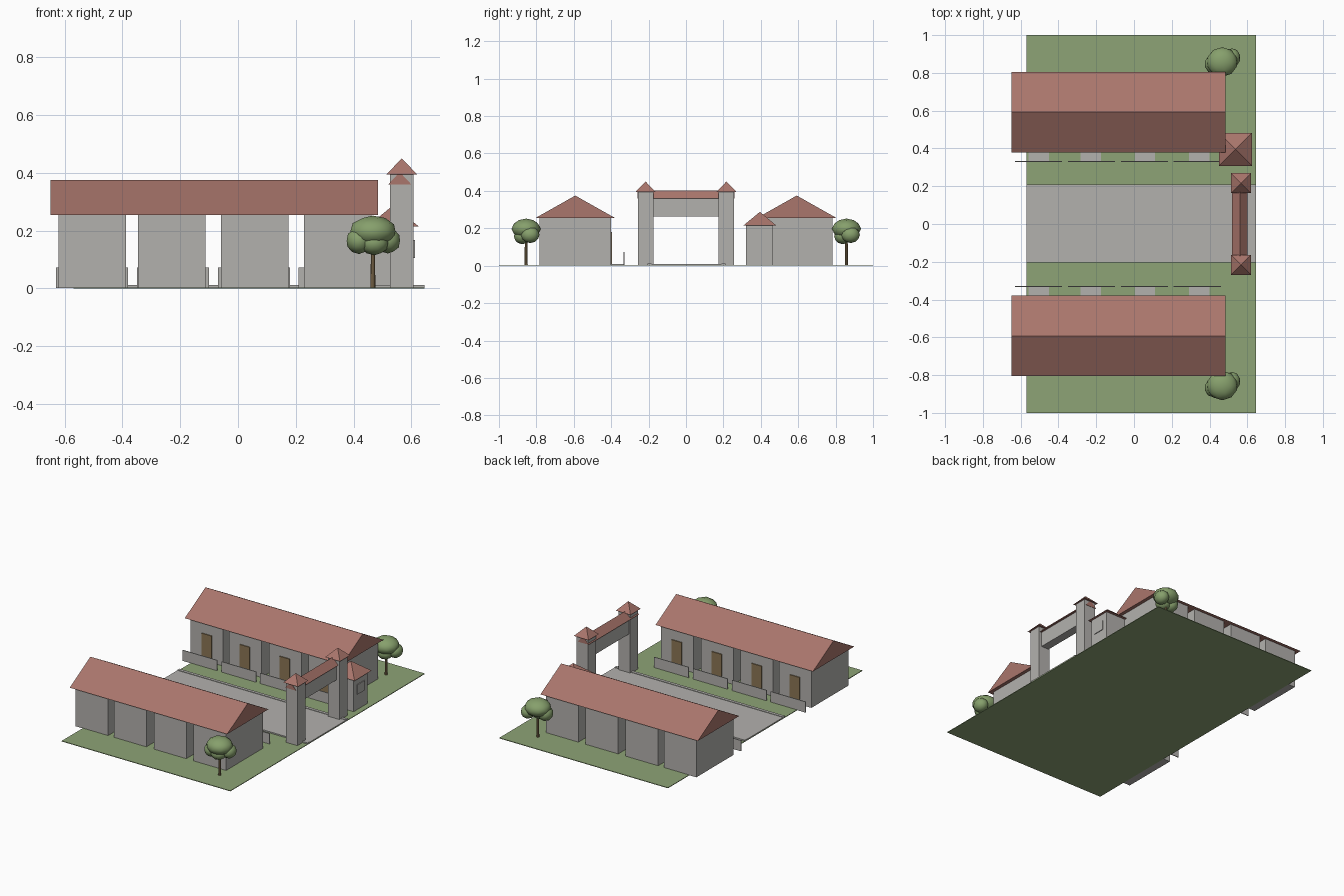
import bpy
from mathutils import Matrix

cube = bpy.data.objects.get("Cube")
if cube:
    bpy.data.objects.remove(cube, do_unlink=True)


def material(name, rgb):
    m = bpy.data.materials.new(name)
    m.use_nodes = True
    colour = (*rgb, 1)
    m.diffuse_color = colour
    m.node_tree.nodes["Principled BSDF"].inputs["Base Color"].default_value = colour
    return m


STONE = material("stone grey", (0.45, 0.44, 0.42))
ROOF = material("roof red", (0.40, 0.18, 0.15))
GRASS = material("grass green", (0.27, 0.37, 0.18))
WOOD = material("wood brown", (0.26, 0.18, 0.09))
LEAF = material("leaf green", (0.24, 0.35, 0.15))


def mesh_object(name, verts, faces, mat):
    me = bpy.data.meshes.new(name)
    me.from_pydata(verts, [], faces)
    me.materials.append(mat)
    ob = bpy.data.objects.new(name, me)
    bpy.context.collection.objects.link(ob)
    return ob


def box(name, x, y, z, mat):
    """Box from (low, high) ranges."""
    verts = [(a, b, c) for a in x for b in y for c in z]
    faces = [(0, 1, 3, 2), (4, 6, 7, 5), (0, 4, 5, 1),
             (2, 3, 7, 6), (0, 2, 6, 4), (1, 5, 7, 3)]
    return mesh_object(name, verts, faces, mat)


def around(centre, half):
    return (centre - half, centre + half)


def gable_roof(name, centre, half_length, half_width, z, along_y=False):
    verts = [(s * half_length, y, h) for s in (-1, 1)
             for y, h in ((-half_width, z[0]), (half_width, z[0]), (0, z[1]))]
    faces = [(0, 2, 1), (3, 4, 5), (0, 1, 4, 3), (1, 2, 5, 4), (2, 0, 3, 5)]
    ob = mesh_object(name, verts, faces, ROOF)
    if along_y:
        ob.data.transform(Matrix.Rotation(1.5707963, 4, "Z"))
    ob.data.transform(Matrix.Translation((*centre, 0)))
    return ob


def pyramid_roof(name, cx, cy, half, z):
    verts = [(cx + sx * half, cy + sy * half, z[0])
             for sx, sy in ((-1, -1), (1, -1), (1, 1), (-1, 1))]
    verts.append((cx, cy, z[1]))
    faces = [(3, 2, 1, 0)] + [(i, (i + 1) % 4, 4) for i in range(4)]
    return mesh_object(name, verts, faces, ROOF)


# Lawn and road with raised kerbs
GROUND_X = (-0.57, 0.645)
box("lawn", GROUND_X, (-1, 1), (0, 0.004), GRASS)
box("road", GROUND_X, (-0.2, 0.21), (0.001, 0.009), STONE)
for side, y in (("left", 0.20), ("right", -0.195)):
    box("kerb_" + side, GROUND_X, around(y, 0.01), (0.001, 0.012), STONE)

# Two rows of houses facing the road
HOUSE_X = [-0.505, -0.23, 0.058, 0.345]
for side, s in (("left", 1), ("right", -1)):
    mid = s * 0.592

    def span(inner, outer):
        return tuple(sorted((s * inner, s * outer)))

    gable_roof("row_roof_" + side, (-0.082, mid), 0.567, 0.213, (0.255, 0.375))
    for i, x in enumerate(HOUSE_X):
        tag = f"_{side}_{i + 1}"
        box("house" + tag, around(x, 0.117), span(0.402, 0.782), (0.002, 0.255), STONE)
        box("door" + tag, around(x, 0.036), span(0.396, 0.402), (0.004, 0.18), WOOD)
        box("path" + tag, around(x, 0.054), span(0.33, 0.41), (0.002, 0.008), STONE)
        wall_x = -0.505 + i * 0.28
        box("garden_wall" + tag, around(wall_x, 0.125), span(0.328, 0.333),
            (0.002, 0.072), STONE)

# Gateway
GATE_X = 0.567
for side, s in (("left", 1), ("right", -1)):
    cy = s * 0.216
    box("gate_pillar_" + side, around(GATE_X, 0.041), around(cy, 0.041),
        (0.002, 0.395), STONE)
    pyramid_roof("gate_cap_" + side, GATE_X, cy, 0.053, (0.395, 0.45))
box("gate_beam", around(0.56, 0.028), (-0.18, 0.18), (0.262, 0.362), STONE)
gable_roof("gate_beam_roof", (0.56, 0), 0.259, 0.04, (0.36, 0.403), along_y=True)

# Guard hut
box("hut", (0.465, 0.608), (0.322, 0.465), (0.002, 0.215), STONE)
box("hut_window", (0.608, 0.613), (0.355, 0.43), (0.105, 0.168), STONE)
pyramid_roof("hut_roof", 0.537, 0.395, 0.088, (0.215, 0.288))

# Trees
BLOBS = [((0.0, 0.0, 0.197), (0.082, 0.078, 0.055)),
         ((-0.048, -0.012, 0.165), (0.045, 0.050, 0.046)),
         ((0.052, 0.022, 0.165), (0.044, 0.050, 0.044)),
         ((0.005, -0.020, 0.157), (0.050, 0.046, 0.042))]
for side, cy in (("left", 0.858), ("right", -0.855)):
    bpy.ops.mesh.primitive_cone_add(vertices=8, radius1=0.009, radius2=0.006,
                                    depth=0.16, location=(0.467, cy, 0.081))
    trunk = bpy.context.object
    trunk.name = "trunk_" + side
    trunk.data.materials.append(WOOD)
    bpy.ops.object.shade_smooth_by_angle()
    for i, ((x, y, z), size) in enumerate(BLOBS):
        bpy.ops.mesh.primitive_ico_sphere_add(subdivisions=2, radius=1,
                                              location=(0.467 + x, cy + y, z))
        crown = bpy.context.object
        crown.name = f"foliage_{side}_{i + 1}"
        crown.scale = size
        crown.data.materials.append(LEAF)
        bpy.ops.object.shade_smooth()
